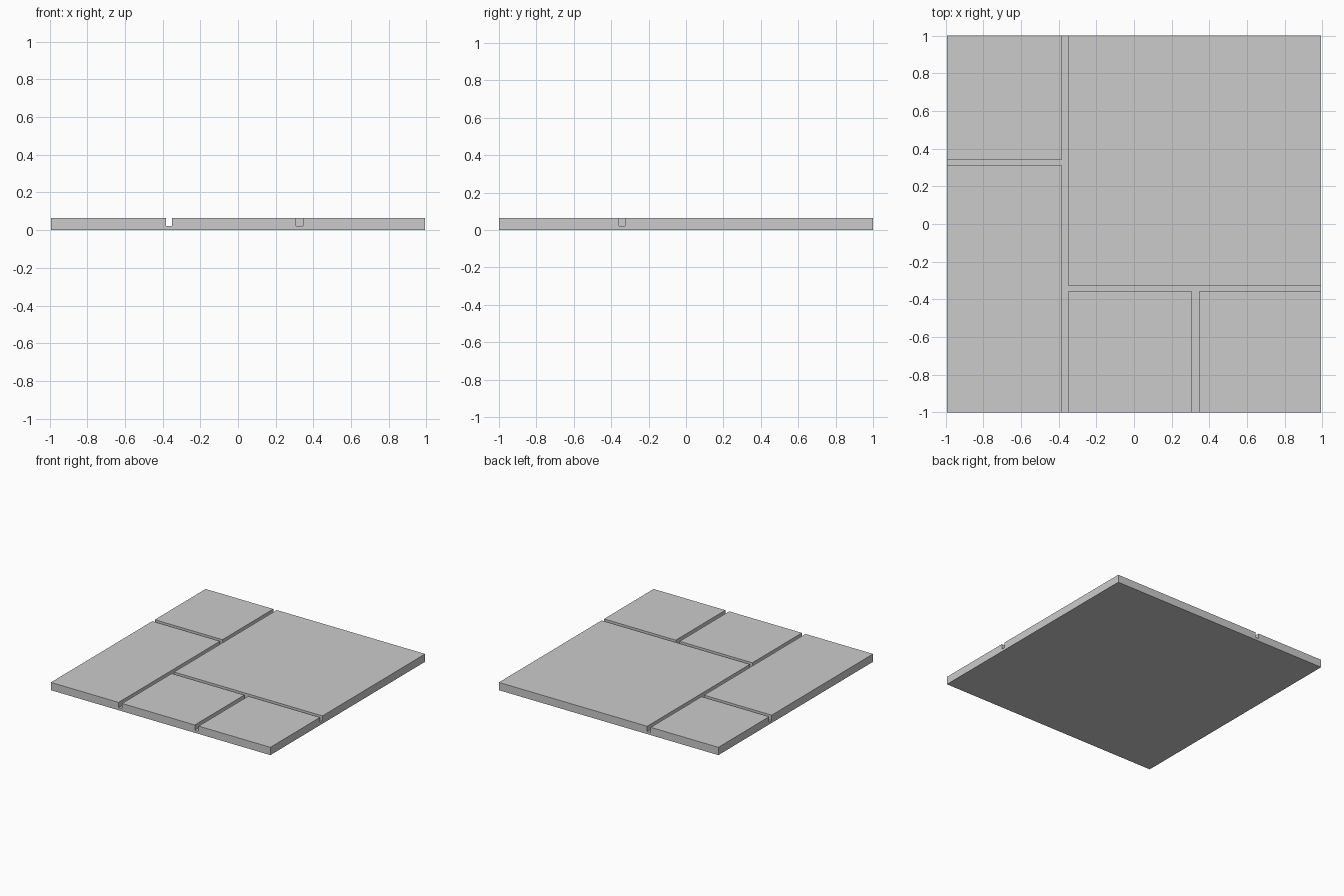
import bpy

if "Cube" in bpy.data.objects:
    bpy.data.objects.remove(bpy.data.objects["Cube"])

HX, HY = 0.993, 1.0          # half width and half depth of the slab
TOP, FLOOR = 0.064, 0.021    # slab top and joint floor heights


def box(name, x0, x1, y0, y1, z0, z1):
    bpy.ops.mesh.primitive_cube_add(
        size=1, location=((x0 + x1) / 2, (y0 + y1) / 2, (z0 + z1) / 2))
    ob = bpy.context.object
    ob.name = name
    ob.scale = (x1 - x0, y1 - y0, z1 - z0)
    bpy.ops.object.transform_apply(location=True, rotation=True, scale=True)
    return ob


# Paving slab
slab = box("paving_slab", -HX, HX, -HY, HY, 0, TOP)

# Joints between the five stones; branches end inside the joint they meet
joints = {
    "long_joint": (-0.381, -0.349, -1.1, 1.1),
    "left_joint": (-1.1, -0.365, 0.311, 0.343),
    "right_joint": (-0.365, 1.1, -0.359, -0.327),
    "front_joint": (0.309, 0.344, -1.1, -0.343),
}
for name, (x0, x1, y0, y1) in joints.items():
    cutter = box(name + "_cutter", x0, x1, y0, y1, FLOOR, TOP + 0.1)
    cutter.hide_render = True
    bpy.context.view_layer.objects.active = slab
    mod = slab.modifiers.new(name, 'BOOLEAN')
    mod.operation = 'DIFFERENCE'
    mod.solver = 'EXACT'
    mod.object = cutter
    bpy.ops.object.modifier_apply(modifier=mod.name)
    bpy.data.objects.remove(cutter, do_unlink=True)
